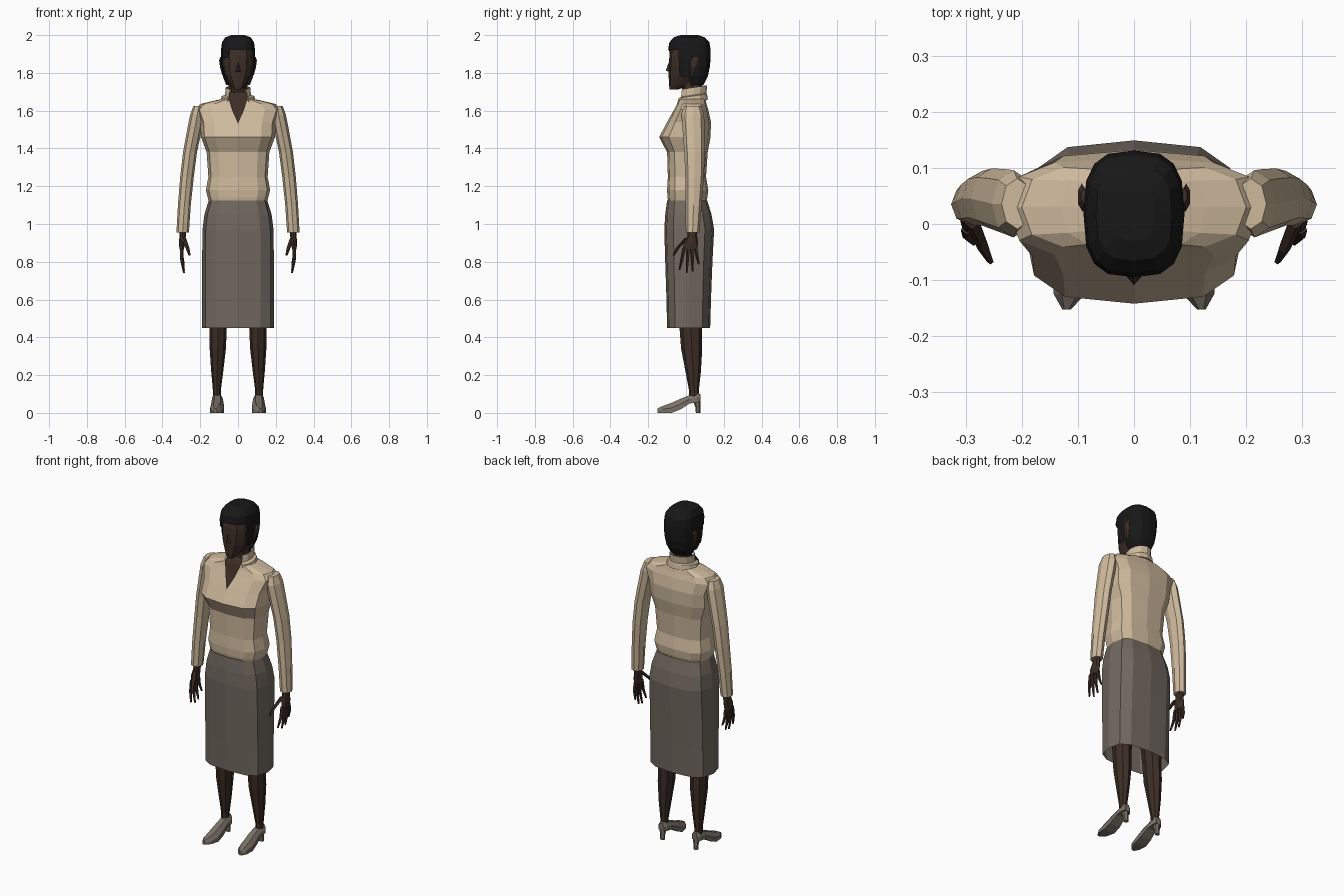
import bpy, bmesh, math
from mathutils import Vector


def material(name, rgb):
    m = bpy.data.materials.new(name)
    m.diffuse_color = (*rgb, 1)
    return m


TAN = material("blouse_tan", (0.62, 0.49, 0.335))
GREY = material("skirt_grey_brown", (0.165, 0.14, 0.115))
SHOE = material("shoe_taupe", (0.19, 0.165, 0.135))
SKIN = material("dark_skin", (0.046, 0.027, 0.019))
HAIR = material("black_hair", (0.009, 0.009, 0.009))


def ring(cx, cy, z, rx, ry, n=8, p=2.0):
    """Horizontal rounded-box ring with its first point at the front."""
    pts = []
    for k in range(n):
        a = math.tau * k / n - math.pi / 2
        c, s = math.cos(a), math.sin(a)
        pts.append(Vector((cx + rx * math.copysign(abs(c) ** (2 / p), c),
                           cy + ry * math.copysign(abs(s) ** (2 / p), s), z)))
    return pts


def body_ring(z, w, front, back, n=12, p=3.0):
    return ring(0, (front + back) / 2, z, w, (back - front) / 2, n, p)


def tube_rings(path, radii, n=5):
    """Rings of a tapering tube that runs mostly downwards."""
    return [ring(x, y, z, r, r, n) for (x, y, z), r in zip(path, radii)]


def add_loft(bm, rings, bottom=True, top=True, closed=True):
    vs = [[bm.verts.new(p) for p in r] for r in rings]
    n = len(vs[0])
    faces = []
    for a, b in zip(vs, vs[1:]):
        for i in range(n if closed else n - 1):
            j = (i + 1) % n
            faces.append(bm.faces.new((a[i], a[j], b[j], b[i])))
    if bottom:
        faces.append(bm.faces.new(vs[0][::-1]))
    if top:
        faces.append(bm.faces.new(vs[-1]))
    return faces


def finish(name, bm, mat, mirror=False):
    bmesh.ops.recalc_face_normals(bm, faces=bm.faces[:])
    me = bpy.data.meshes.new(name)
    bm.to_mesh(me)
    bm.free()
    me.materials.append(mat)
    ob = bpy.data.objects.new(name, me)
    bpy.context.collection.objects.link(ob)
    if mirror:
        ob.modifiers.new("mirror", "MIRROR").use_mirror_merge = False
    return ob


def loft(name, rings, mat, mirror=False, **kw):
    bm = bmesh.new()
    add_loft(bm, rings, **kw)
    return finish(name, bm, mat, mirror)


# Skirt, open at the hem
loft("skirt", [body_ring(*r) for r in (
    (0.45, .19, -.10, .128), (0.62, .19, -.104, .133), (0.80, .19, -.11, .14),
    (0.97, .188, -.115, .149), (1.05, .178, -.11, .135), (1.125, .155, -.10, .112))],
    GREY, bottom=False)

# Blouse body
loft("blouse", [body_ring(*r) for r in (
    (1.11, .152, -.092, .105), (1.14, .16, -.098, .113), (1.18, .17, -.10, .118),
    (1.25, .157, -.096, .106), (1.38, .166, -.10, .115), (1.46, .196, -.142, .13),
    (1.54, .20, -.10, .132), (1.605, .225, -.063, .118), (1.635, .20, -.048, .108),
    (1.652, .13, -.043, .105), (1.665, .07, -.035, .098))], TAN)

# Sleeves
loft("sleeves", [ring(*r) for r in (
    (.293, .035, .955, .033, .036), (.284, .04, 1.10, .034, .043),
    (.270, .046, 1.25, .036, .049), (.254, .045, 1.38, .037, .054),
    (.230, .04, 1.50, .039, .058), (.215, .036, 1.58, .038, .06),
    (.208, .036, 1.625, .028, .045))], TAN, mirror=True)

# Collar: stand and folded lower edge, open at the front
collar = []
for z, rx, ry, cy in ((1.645, .088, .082, .028), (1.672, .082, .08, .026),
                      (1.678, .064, .07, .032), (1.722, .060, .07, .036)):
    arc = []
    for k in range(11):
        a = math.radians(-90 + 38 + k * 28.4)
        arc.append(Vector((rx * math.cos(a), cy + ry * math.sin(a),
                           z + 0.012 * math.sin(a))))
    collar.append(arc)
ob = loft("collar", collar, TAN, bottom=False, top=False, closed=False)
ob.modifiers.new("cloth", "SOLIDIFY").thickness = 0.006

# Bare skin in the neckline
bm = bmesh.new()
v = [bm.verts.new(p) for p in ((0, -.109, 1.53), (.03, -.074, 1.60), (.05, -.050, 1.662),
                               (.045, -.022, 1.70), (-.045, -.022, 1.70),
                               (-.05, -.050, 1.662), (-.03, -.074, 1.60))]
bm.faces.new((v[0], v[1], v[6]))
bm.faces.new((v[6], v[1], v[2], v[5]))
bm.faces.new((v[5], v[2], v[3], v[4]))
finish("neckline", bm, SKIN)

loft("neck", [ring(0, .035, 1.62, .055, .055), ring(0, .033, 1.70, .05, .053),
              ring(0, .03, 1.80, .052, .058)], SKIN)

# Head with a tapering chin
loft("head", [body_ring(*r, n=12, p=2.4) for r in (
    (1.712, .024, -.086, -.04), (1.735, .042, -.09, .02), (1.79, .070, -.092, .08),
    (1.84, .081, -.091, .10), (1.89, .083, -.088, .11), (1.95, .075, -.075, .10))], SKIN)

# Nose
bm = bmesh.new()
v = [bm.verts.new(p) for p in ((0, -.088, 1.865), (-.015, -.088, 1.805),
                               (.015, -.088, 1.805), (0, -.107, 1.812))]
for f in ((0, 1, 3), (0, 3, 2), (1, 2, 3)):
    bm.faces.new([v[i] for i in f])
finish("nose", bm, SKIN)

# Ears
loft("ears", [ring(*r, n=6) for r in (
    (.079, .032, 1.79, .006, .012), (.088, .04, 1.83, .008, .02),
    (.093, .048, 1.865, .008, .024), (.089, .05, 1.885, .006, .014))], SKIN, mirror=True)

# Hair shell, cut away around the face with a slanting hairline
bm = bmesh.new()
add_loft(bm, [body_ring(*r, n=16, p=2.9) for r in (
    (1.735, .062, -.05, .092), (1.78, .080, -.08, .115), (1.83, .087, -.09, .126),
    (1.88, .090, -.093, .131), (1.92, .090, -.095, .131), (1.962, .085, -.088, .124),
    (1.988, .068, -.065, .10), (2.0, .035, -.03, .065))], bottom=False)
cut = []
for f in bm.faces:
    c = f.calc_center_median()
    face_area = c.y < -.025 and (c.z < 1.885 or (c.z < 1.91 and c.x > -.05))
    if face_area or (c.z < 1.78 and c.y < .03):
        cut.append(f)
bmesh.ops.delete(bm, geom=cut, context="FACES")
finish("hair", bm, HAIR)

# Hands: palm, four fingers and a thumb
bm = bmesh.new()
add_loft(bm, [ring(*r) for r in (
    (.298, .022, .865, .012, .038), (.297, .026, .90, .016, .038),
    (.293, .033, .935, .017, .026), (.292, .035, .97, .018, .024))])
for y0, y1, tip in ((-.008, -.034, .757), (.012, .004, .740),
                    (.032, .036, .748), (.051, .068, .785)):
    mid = (tip + .87) / 2
    path = [(.286, y1, tip), (.297, (y0 + y1) / 2, mid), (.298, y0, .875)]
    add_loft(bm, tube_rings(path, (.005, .009, .011)))
add_loft(bm, tube_rings([(.256, -.066, .832), (.268, -.042, .875), (.288, .005, .925)],
                        (.006, .011, .014)))
finish("hands", bm, SKIN, mirror=True)

# Legs
loft("legs", [ring(*r) for r in (
    (.112, .042, .07, .021, .026), (.112, .042, .12, .021, .026),
    (.110, .038, .22, .032, .041), (.107, .030, .34, .043, .056),
    (.105, .025, .46, .046, .060), (.10, .02, .75, .07, .075))], SKIN, mirror=True)

# Pumps: side-profile stations of (y, centre x, half width, sole z, top z), plus a heel
bm = bmesh.new()
shoe = []
for y, cx, w, lo, hi in ((-.152, .12, .008, 0, .022), (-.125, .115, .028, 0, .036),
                         (-.075, .111, .036, 0, .054), (-.03, .109, .034, .018, .074),
                         (.02, .109, .029, .05, .094), (.06, .110, .028, .055, .105),
                         (.076, .110, .018, .06, .10)):
    shoe.append([Vector(p) for p in ((cx - w, y, lo), (cx + w, y, lo),
                                     (cx + w, y, lo + (hi - lo) * .5),
                                     (cx + w * .5, y, hi), (cx - w * .5, y, hi),
                                     (cx - w, y, lo + (hi - lo) * .5))])
add_loft(bm, shoe)
add_loft(bm, [ring(.11, .064, 0, .014, .012, 6), ring(.11, .063, .03, .015, .013, 6),
              ring(.11, .055, .07, .022, .022, 6)])
finish("shoes", bm, SHOE, mirror=True)
